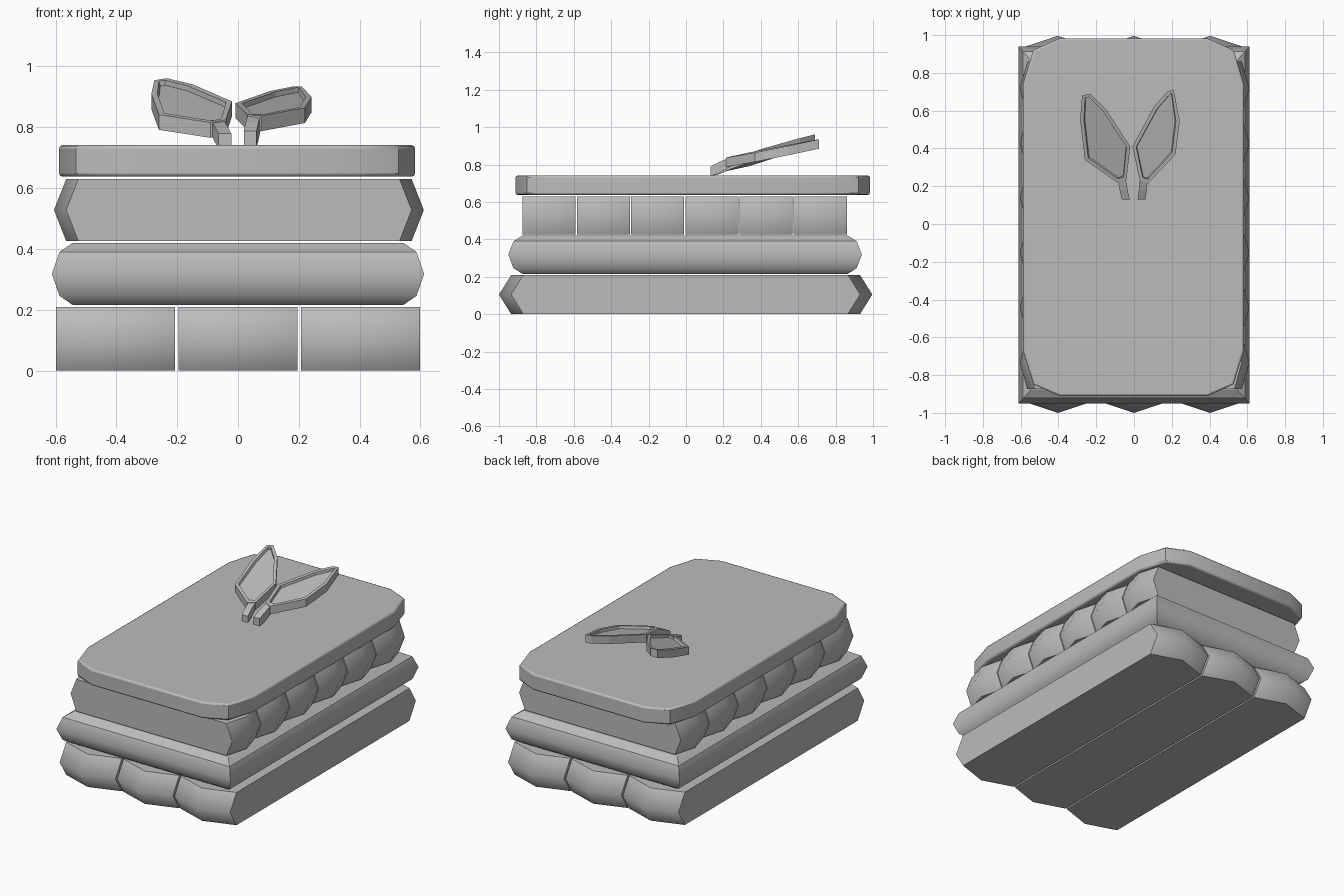
import bpy, bmesh, math

if "Cube" in bpy.data.objects:
    bpy.data.objects.remove(bpy.data.objects["Cube"], do_unlink=True)

grey = bpy.data.materials.new("plain_grey")
grey.use_nodes = True
grey.diffuse_color = (0.5, 0.5, 0.5, 1)
grey.node_tree.nodes["Principled BSDF"].inputs["Base Color"].default_value = (0.5, 0.5, 0.5, 1)


def finish(name, bm, smooth=False):
    bmesh.ops.recalc_face_normals(bm, faces=bm.faces)
    for f in bm.faces:
        f.smooth = smooth
    mesh = bpy.data.meshes.new(name)
    bm.to_mesh(mesh)
    bm.free()
    mesh.materials.append(grey)
    obj = bpy.data.objects.new(name, mesh)
    bpy.context.collection.objects.link(obj)
    return obj


def smooth_by_angle(obj, degrees):
    bpy.ops.object.select_all(action='DESELECT')
    obj.select_set(True)
    bpy.context.view_layer.objects.active = obj
    bpy.ops.object.shade_smooth_by_angle(angle=math.radians(degrees))


def loft(rings):
    """Skin closed rings of equal size and cap both ends."""
    bm = bmesh.new()
    rows = [[bm.verts.new(p) for p in ring] for ring in rings]
    n = len(rows[0])
    for a, b in zip(rows, rows[1:]):
        for i in range(n):
            j = (i + 1) % n
            bm.faces.new((a[i], a[j], b[j], b[i]))
    bm.faces.new(rows[0][::-1])
    top = bm.faces.new(rows[-1])
    return bm, top


def biscuit(name, axis, mid, across, half_width, z_mid, half_height, half_length, step):
    """Bar with domed ends, running along x or y."""
    bm = bmesh.new()
    ends = []
    for s in (-1, 1):
        grid = {}
        for u in (-1, 0, 1):
            for w in (-1, 0, 1):
                along = mid + s * (half_length - step * (abs(u) + abs(w)))
                side = across + u * half_width
                x, y = (along, side) if axis == "x" else (side, along)
                grid[u, w] = bm.verts.new((x, y, z_mid + w * half_height))
        for u in (-1, 0):
            for w in (-1, 0):
                bm.faces.new((grid[u, w], grid[u + 1, w], grid[u + 1, w + 1], grid[u, w + 1]))
        ends.append(grid)
    rim = [(-1, -1), (0, -1), (1, -1), (1, 0), (1, 1), (0, 1), (-1, 1), (-1, 0)]
    a, b = ends
    for p, q in zip(rim, rim[1:] + rim[:1]):
        bm.faces.new((a[p], a[q], b[q], b[p]))
        for g in ends:
            bm.edges.get((g[p], g[q])).smooth = False
    # long corner edges stay crisp
    for p in rim[::2]:
        bm.edges.get((a[p], b[p])).smooth = False
    finish(name, bm, True)


# lower biscuits, running front to back
for i in range(3):
    biscuit(f"lower_biscuit_{i + 1}", "y", -0.002, (i - 1) * 0.403, 0.196,
            0.105, 0.104, 0.998, 0.065)

# upper biscuits, running side to side
for i in range(6):
    biscuit(f"upper_biscuit_{i + 1}", "x", 0.003, -0.732 + i * 0.29, 0.142,
            0.528, 0.102, 0.608, 0.04)

# cream layer with rounded sides
rings = []
for z, inset in ((0.216, 0.068), (0.246, 0.025), (0.318, 0), (0.39, 0.025), (0.42, 0.068)):
    hx, hy = 0.612 - inset, 0.945 - inset * 1.1
    rings.append([(sx * hx, -0.005 + sy * hy, z)
                  for sx, sy in ((-1, -1), (1, -1), (1, 1), (-1, 1))])
bm, top = loft(rings)
for e in bm.edges:
    z0, z1 = (v.co.z for v in e.verts)
    if abs(z0 - z1) > 0.01 or (z0 > 0.38 and z0 == z1) or z0 + z1 < 0.44:
        e.smooth = False
finish("cream_layer", bm, True)

# top slab with rounded corners
corner = [(0.585, 0.705), (0.53, 0.885), (0.39, 0.947)]
outline = []
for sx, sy in ((1, 1), (-1, 1), (-1, -1), (1, -1)):
    pts = corner if sx * sy > 0 else corner[::-1]
    outline += [(sx * x - 0.003, sy * y + 0.036) for x, y in pts]
bm, top = loft([[(x, y, z) for x, y in outline] for z in (0.638, 0.741)])
slab = finish("top_slab", bm)
smooth_by_angle(slab, 30)
bevel = slab.modifiers.new("soft_rim", "BEVEL")
bevel.width = 0.01
bevel.segments = 2
bevel.limit_method = 'ANGLE'
bevel.angle_limit = math.radians(60)


def leaf(side, outline, plane, stem):
    """Tilted leaf with a raised rim, and its short stalk."""
    base, dx, dy = plane
    height = lambda x, y: base + dx * x + dy * y
    bm, top = loft([[(x, y, height(x, y) - drop) for x, y in outline] for drop in (0.05, 0)])
    bm.normal_update()
    bmesh.ops.recalc_face_normals(bm, faces=bm.faces)
    bmesh.ops.inset_region(bm, faces=[top], thickness=0.02)
    bmesh.ops.inset_region(bm, faces=[top], thickness=0.004, depth=-0.016)
    finish(side + "_leaf", bm)
    rings = []
    for x, y, z, half in stem:
        rings.append([(x + sx * 0.021, y, z + sz * half)
                      for sx, sz in ((-1, -1), (1, -1), (1, 1), (-1, 1))])
    bm, top = loft(rings)
    finish(side + "_leaf_stalk", bm)


leaf("right",
     [(-0.235, 0.69), (-0.275, 0.68), (-0.285, 0.55), (-0.26, 0.34),
      (-0.09, 0.22), (-0.04, 0.235), (-0.02, 0.41), (-0.15, 0.61)],
     (0.749, 0.083, 0.336),
     [(-0.043, 0.13, 0.758, 0.022), (-0.055, 0.18, 0.775, 0.026), (-0.067, 0.25, 0.802, 0.022)])
leaf("left",
     [(0.21, 0.71), (0.175, 0.7), (0.105, 0.62), (-0.008, 0.41),
      (0.03, 0.235), (0.075, 0.215), (0.22, 0.37), (0.242, 0.545)],
     (0.795, -0.03, 0.205),
     [(0.04, 0.13, 0.762, 0.026), (0.046, 0.18, 0.785, 0.03), (0.054, 0.25, 0.82, 0.024)])
